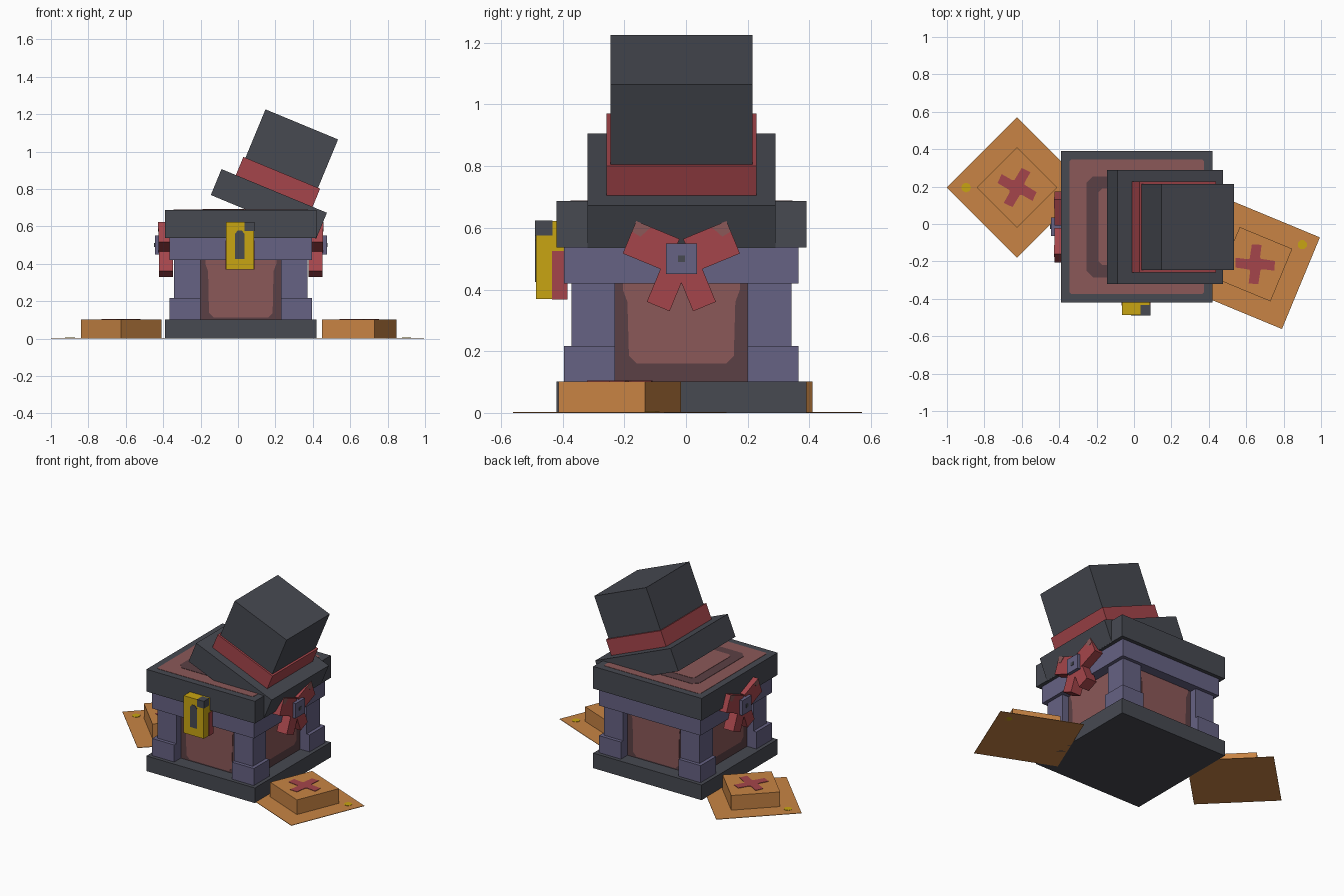
import bpy, bmesh, math
from mathutils import Matrix, Vector

if "Cube" in bpy.data.objects:
    bpy.data.objects.remove(bpy.data.objects["Cube"])


def material(name, rgb):
    m = bpy.data.materials.new(name)
    m.diffuse_color = (*rgb, 1)
    m.use_nodes = True
    m.node_tree.nodes["Principled BSDF"].inputs["Base Color"].default_value = m.diffuse_color
    return m


CHARCOAL = material("charcoal", (.063, .067, .083))
PURPLE = material("muted purple", (.133, .122, .227))
PANEL = material("dusty red", (.258, .098, .098))
DARK = material("dark maroon", (.105, .051, .058))
RED = material("ribbon red", (.376, .060, .070))
YELLOW = material("brass yellow", (.584, .376, .006))
ORANGE = material("orange", (.578, .231, .058))

CX, CY = .015, -.015            # chest centre
CHEST = Matrix.Translation((CX, CY, 0))


def finish(name, bm, mat, frame):
    bmesh.ops.recalc_face_normals(bm, faces=bm.faces)
    bm.transform(frame)
    me = bpy.data.meshes.new(name)
    bm.to_mesh(me)
    bm.free()
    me.materials.append(mat)
    ob = bpy.data.objects.new(name, me)
    bpy.context.collection.objects.link(ob)
    return ob


def box(name, mat, lo, hi, frame=Matrix()):
    """Box between two corners, placed by a frame."""
    bm = bmesh.new()
    lo, hi = Vector(lo), Vector(hi)
    bmesh.ops.create_cube(bm, size=1, matrix=Matrix.Translation((lo + hi) / 2)
                          @ Matrix.Diagonal((*(hi - lo), 1)))
    return finish(name, bm, mat, frame)


def plate(name, mat, pts, thick, frame=Matrix()):
    """Flat outline in local xy, raised along local z."""
    bm = bmesh.new()
    f = bm.faces.new([bm.verts.new((x, y, 0)) for x, y in pts])
    top = bmesh.ops.extrude_face_region(bm, geom=[f])["geom"]
    bmesh.ops.translate(bm, vec=(0, 0, thick),
                        verts=[v for v in top if isinstance(v, bmesh.types.BMVert)])
    return finish(name, bm, mat, frame)


def chamfered(h, c):
    return [(-h, -h + c), (-h + c, -h), (h - c, -h), (h, -h + c),
            (h, h - c), (h - c, h), (-h + c, h), (-h, h - c)]


def turn(angle, axis='Z'):
    return Matrix.Rotation(math.radians(angle), 4, axis)


# Chest base, core, band and lid
for name, mat, h, z0, z1 in (("base", CHARCOAL, .405, 0, .102),
                             ("core", DARK, .31, .10, .43),
                             ("upper_band", PURPLE, .38, .42, .54),
                             ("lid", CHARCOAL, .405, .537, .687)):
    box(name, mat, (-h, -h, z0), (h, h, z1), CHEST)

# Corner pillars with wider feet
for sx in (-1, 1):
    for sy in (-1, 1):
        for name, inner, outer, z0, z1 in (("pillar_foot", .215, .38, .10, .217),
                                           ("pillar", .215, .357, .21, .425)):
            a, b = (sx * inner, sy * inner), (sx * outer, sy * outer)
            box(name, PURPLE, (min(a[0], b[0]), min(a[1], b[1]), z0),
                (max(a[0], b[0]), max(a[1], b[1]), z1), CHEST)

# Light wall panels on the dark core, lower edge higher on the bow sides
for i in range(4):
    z0 = .16 if i % 2 else .112
    outline = [(-.17, z0 + .025), (-.145, z0), (.145, z0), (.17, z0 + .025),
               (.175, .36), (.19, .40), (.19, .425), (-.19, .425), (-.19, .40), (-.175, .36)]
    frame = CHEST @ turn(90 * i) @ Matrix.Translation((0, -.309, 0)) @ turn(90, 'X')
    plate("wall_panel", PANEL, outline, .005, frame)

# Lid inlay: red field, dark ring, red middle
for name, mat, h, c, t in (("lid_field", PANEL, .36, .01, .003),
                           ("lid_ring", DARK, .27, .035, .005),
                           ("lid_middle", PANEL, .205, .02, .007)):
    plate(name, mat, chamfered(h, c), t, CHEST @ Matrix.Translation((0, 0, .686)))

# Tilted hat
HAT = Matrix.Translation((.165, CY, .72)) @ turn(22.5, 'Y')
for name, mat, hx, hy, z0, z1 in (("hat_brim", CHARCOAL, .305, .305, -.075, .075),
                                  ("hat_band", RED, .222, .243, .07, .18),
                                  ("hat_crown", CHARCOAL, .21, .23, .15, .46)):
    box(name, mat, (-hx, -hy, z0), (hx, hy, z1), HAT)

# Bows on both sides; local z points outward, local y up
for side in (90, -90):
    bow = CHEST @ turn(side) @ Matrix.Translation((0, 0, .5)) @ turn(90, 'X')
    for s in (-1, 1):
        loop = bow @ turn(22.5 * s)
        xs = sorted((s * .03, s * .182))
        box("bow_loop", RED, (xs[0], -.057, .362), (xs[1], .057, .44), loop)
        # faded outer corner of the loop
        plate("loop_tip", PANEL, [(s * .13, .057), (s * .182, .057), (s * .182, .02), (s * .15, .015)],
              .003, loop @ Matrix.Translation((0, 0, .439)))
        tail = bow @ turn(-22.5 * -s)
        box("bow_tail", RED, (-.04 + s * .01, -.172, .362), (.04 + s * .01, -.02, .438), tail)
    box("bow_knot", PURPLE, (-.05, -.05, .37), (.05, .05, .46), bow)
    box("knot_dot", CHARCOAL, (-.011, -.011, .455), (.011, .011, .463), bow)

# Lock with dark corner, keyhole and red rear sides
box("lock", YELLOW, (-.065, -.487, .37), (.085, -.385, .622))
box("lock_corner", CHARCOAL, (.036, -.489, .575), (.087, -.433, .624))
plate("keyhole", CHARCOAL, [(-.015, .425), (.035, .425), (.035, .56), (.02, .578), (-.002, .578), (-.015, .56)],
      .004, Matrix.Translation((0, -.486, 0)) @ turn(90, 'X'))
for x in (-.067, .083):
    box("lock_side_strip", RED, (x, -.435, .368), (x + .004, -.384, .525))

# Wrapped boxes on square paper sheets; local x points to the dotted corner
for x, y, angle in ((-.625, .195, 180), (.6475, -.215, 22.5)):
    frame = Matrix.Translation((x, y, 0)) @ turn(angle)
    for name, r, t in (("paper_sheet", .375, .003), ("treat_box", .215, .102)):
        plate(name, ORANGE, [(r, 0), (0, r), (-r, 0), (0, -r)], t, frame)
    plate("paper_dot", YELLOW, [(.273 + .026 * math.cos(k * math.pi / 4), .026 * math.sin(k * math.pi / 4))
                                for k in range(8)], .005, frame)
    cross = []
    for k in range(4):
        for px, py in ((.04, -.025), (.105, -.03), (.105, .022), (.03, .03)):
            c, s = math.cos(k * math.pi / 2), math.sin(k * math.pi / 2)
            cross.append((px * c - py * s, px * s + py * c))
    plate("box_cross", RED, cross, .004, frame @ Matrix.Translation((0, 0, .101)) @ turn(-25))
